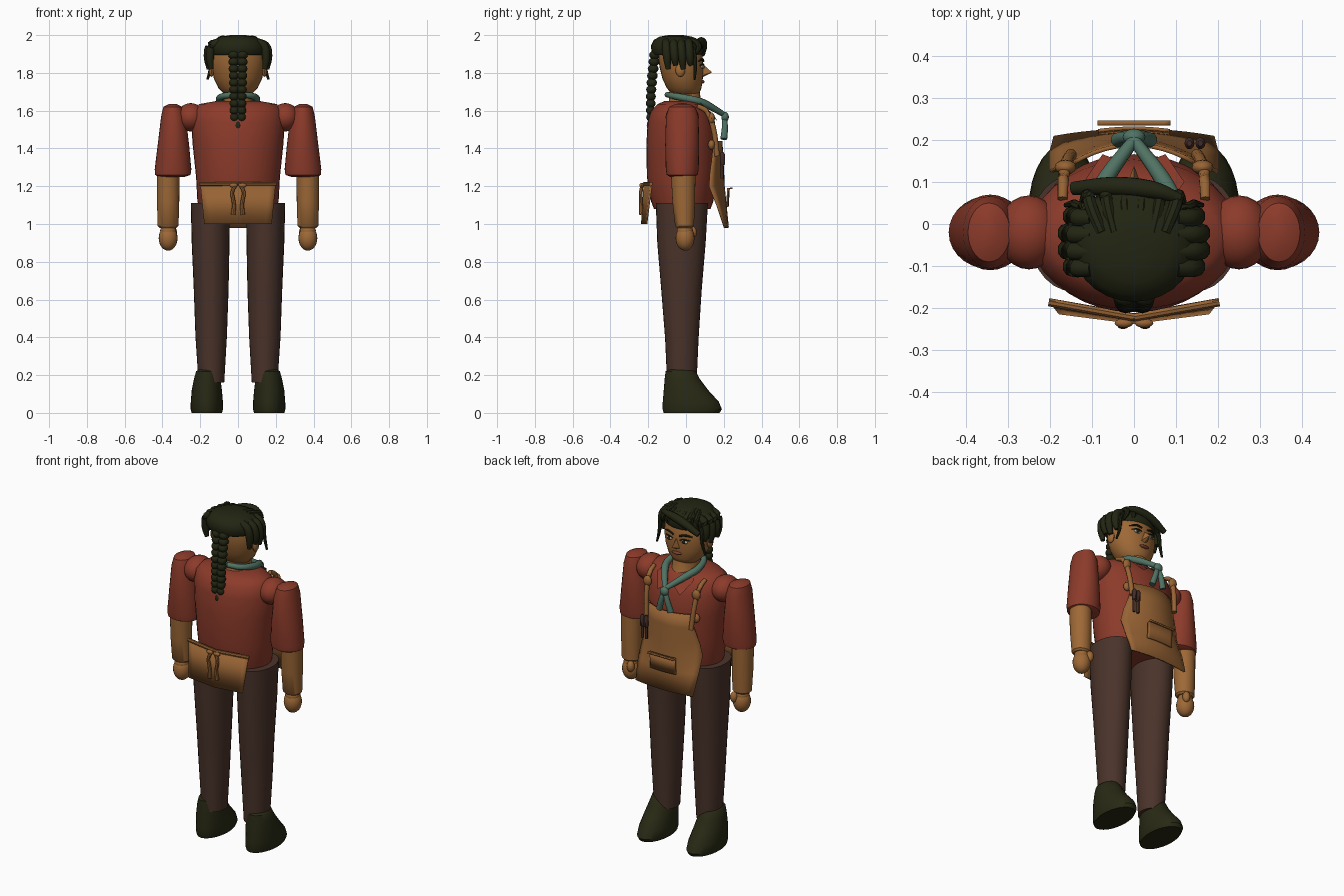
import bpy, bmesh, math
from mathutils import Vector


def material(name, rgb):
    m = bpy.data.materials.new(name)
    m.diffuse_color = (*rgb, 1)
    return m


RED = material("red_cloth", (0.26, 0.043, 0.023))
SKIN = material("skin", (0.34, 0.14, 0.037))
TAN = material("tan_leather", (0.31, 0.125, 0.034))
BROWN = material("brown_cloth", (0.068, 0.033, 0.023))
HAIR = material("dark_hair", (0.016, 0.018, 0.006))
BOOT = material("dark_boot", (0.021, 0.022, 0.007))
TEAL = material("teal_cloth", (0.08, 0.17, 0.125))
TOOL = material("tool_brown", (0.055, 0.024, 0.02))
WHITE = material("eye_white", (0.5, 0.42, 0.33))
LIP = material("lip", (0.2, 0.05, 0.03))


def add_mesh(name, verts, faces, mat):
    me = bpy.data.meshes.new(name)
    me.from_pydata(verts, [], faces)
    bm = bmesh.new()
    bm.from_mesh(me)
    bmesh.ops.recalc_face_normals(bm, faces=bm.faces)
    bm.to_mesh(me)
    bm.free()
    me.materials.append(mat)
    ob = bpy.data.objects.new(name, me)
    bpy.context.collection.objects.link(ob)
    return ob


def skin_rings(name, rings, mat):
    n = len(rings[0])
    verts = [v for r in rings for v in r]
    faces = [(i * n + j, i * n + (j + 1) % n, (i + 1) * n + (j + 1) % n, (i + 1) * n + j)
             for i in range(len(rings) - 1) for j in range(n)]
    faces += [tuple(range(n)), tuple(range(len(verts) - n, len(verts)))]
    return add_mesh(name, verts, faces, mat)


def loft(name, rows, mat, n=28):
    """Rows of (z, centre x, centre y, radius x, radius y)."""
    return skin_rings(name, [[(cx + rx * math.cos(a), cy + ry * math.sin(a), z)
                              for a in (2 * math.pi * k / n for k in range(n))]
                             for z, cx, cy, rx, ry in rows], mat)


def tube(name, pts, radii, mat, n=10):
    """Round strand through points, smoothed by subdivision of the path."""
    pts = [Vector(p) for p in pts]
    for _ in range(2):
        if len(pts) > 2:
            new, rad = [pts[0]], [radii[0]]
            for i in range(len(pts) - 1):
                for t in (0.25, 0.75):
                    new.append(pts[i].lerp(pts[i + 1], t))
                    rad.append(radii[i] * (1 - t) + radii[i + 1] * t)
            pts, radii = new + [pts[-1]], rad + [radii[-1]]
    rings = []
    for i, p in enumerate(pts):
        d = (pts[min(i + 1, len(pts) - 1)] - pts[max(i - 1, 0)]).normalized()
        u = d.cross(Vector((0.31, 0.2, 0.93) if abs(d.z) < 0.8 else (1, 0, 0))).normalized()
        w = d.cross(u)
        rings.append([p + radii[i] * (u * math.cos(a) + w * math.sin(a))
                      for a in (2 * math.pi * k / n for k in range(n))])
    return skin_rings(name, rings, mat)


def ball(name, c, r, mat, seg=20):
    bm = bmesh.new()
    bmesh.ops.create_uvsphere(bm, u_segments=seg, v_segments=seg // 2 + 2, radius=1)
    for v in bm.verts:
        v.co = Vector((v.co.x * r[0] + c[0], v.co.y * r[1] + c[1], v.co.z * r[2] + c[2]))
    me = bpy.data.meshes.new(name)
    bm.to_mesh(me)
    bm.free()
    me.materials.append(mat)
    ob = bpy.data.objects.new(name, me)
    bpy.context.collection.objects.link(ob)
    return ob


def sheet(name, rows, mat, power, thick):
    """Bent panel; rows of (z, half width, y at centre, y at edge)."""
    n = 12
    verts = [(w * t, yc + (ye - yc) * abs(t) ** power, z)
             for z, w, yc, ye in rows for t in (2 * k / n - 1 for k in range(n + 1))]
    m = n + 1
    faces = [(i * m + j, i * m + j + 1, (i + 1) * m + j + 1, (i + 1) * m + j)
             for i in range(len(rows) - 1) for j in range(n)]
    ob = add_mesh(name, verts, faces, mat)
    mod = ob.modifiers.new("thickness", 'SOLIDIFY')
    mod.thickness = thick
    mod.offset = 0


# Shirt body
loft("shirt_body", [(1.08, 0, -0.02, 0.2, 0.15), (1.12, 0, -0.02, 0.215, 0.165),
                    (1.25, 0, -0.025, 0.222, 0.182), (1.42, 0, -0.022, 0.24, 0.188),
                    (1.54, 0, -0.025, 0.248, 0.178), (1.6, 0, -0.03, 0.235, 0.155),
                    (1.635, 0, -0.03, 0.205, 0.12), (1.65, 0, -0.03, 0.12, 0.085)], RED, 36)

# Limbs, mirrored left and right
for s, side in ((-1, "left"), (1, "right")):
    ball(side + "_shoulder", (s * 0.25, -0.02, 1.565), (0.075, 0.088, 0.075), RED, 24)
    loft(side + "_sleeve", [(1.635, s * 0.345, -0.02, 0.02, 0.035), (1.62, s * 0.345, -0.02, 0.05, 0.07),
                            (1.57, s * 0.342, -0.02, 0.065, 0.086), (1.42, s * 0.342, -0.02, 0.083, 0.09),
                            (1.29, s * 0.344, -0.02, 0.097, 0.087), (1.26, s * 0.345, -0.02, 0.094, 0.082),
                            (1.25, s * 0.35, -0.02, 0.07, 0.065)], RED)
    loft(side + "_forearm", [(1.28, s * 0.37, -0.015, 0.06, 0.065), (1.12, s * 0.37, -0.012, 0.059, 0.06),
                             (0.99, s * 0.37, -0.008, 0.055, 0.05), (0.98, s * 0.37, -0.008, 0.045, 0.04)], SKIN)
    ball(side + "_wrist", (s * 0.37, -0.006, 0.965), (0.042, 0.042, 0.035), SKIN)
    ball(side + "_hand", (s * 0.37, -0.005, 0.925), (0.05, 0.05, 0.066), SKIN)
    ball(side + "_thumb", (s * 0.345, 0.035, 0.955), (0.022, 0.022, 0.033), SKIN, 12)
    loft(side + "_trouser_leg", [(1.11, s * 0.147, -0.022, 0.103, 0.138), (0.9, s * 0.145, -0.024, 0.1, 0.128),
                                 (0.65, s * 0.142, -0.024, 0.092, 0.107), (0.4, s * 0.142, -0.022, 0.083, 0.089),
                                 (0.16, s * 0.141, -0.022, 0.068, 0.078)], BROWN)
    loft(side + "_boot", [(0, s * 0.165, 0.03, 0.08, 0.148), (0.02, s * 0.165, 0.033, 0.086, 0.157),
                          (0.06, s * 0.165, 0.025, 0.085, 0.148), (0.12, s * 0.165, 0.0, 0.08, 0.118),
                          (0.18, s * 0.163, -0.02, 0.07, 0.093), (0.22, s * 0.162, -0.028, 0.06, 0.08),
                          (0.232, s * 0.162, -0.028, 0.045, 0.06)], BOOT)
    # Apron strap with buckle loops
    tube(side + "_strap", [(s * 0.17, 0.06, 1.625), (s * 0.168, 0.115, 1.6), (s * 0.16, 0.15, 1.5),
                           (s * 0.15, 0.165, 1.36)], [0.012, 0.014, 0.014, 0.014], TAN)
    for dz, r in ((1.56, 0.026), (1.42, 0.022)):
        ball(side + "_strap_loop", (s * 0.163, 0.135, dz), (r, 0.018, r * 1.2), TAN, 12)
    # Neckerchief half and tail
    tube(side + "_neckerchief", [(0, -0.1, 1.685), (s * 0.08, -0.075, 1.68), (s * 0.105, 0.03, 1.66),
                                 (s * 0.075, 0.1, 1.64), (0, 0.2, 1.58)], [0.014, 0.017, 0.02, 0.021, 0.014], TEAL)
    tube(side + "_neckerchief_tail", [(0, 0.2, 1.57), (s * 0.018, 0.208, 1.52), (s * 0.038, 0.2, 1.45)],
         [0.012, 0.016, 0.018], TEAL)
    # Shirt collar flap
    add_mesh(side + "_collar", [(s * 0.09, 0.055, 1.66), (s * 0.02, 0.145, 1.58), (s * 0.075, 0.166, 1.545),
                                (s * 0.12, 0.1, 1.62)], [(0, 1, 2, 3)], RED)
    # Eye, brow and ear
    ball(side + "_eye", (s * 0.05, 0.087, 1.832), (0.022, 0.008, 0.01), WHITE, 12)
    ball(side + "_iris", (s * 0.05, 0.093, 1.832), (0.011, 0.006, 0.01), HAIR, 12)
    tube(side + "_lash", [(s * 0.024, 0.094, 1.84), (s * 0.05, 0.092, 1.847), (s * 0.08, 0.074, 1.84)],
         [0.003, 0.005, 0.003], HAIR, 6)
    tube(side + "_brow", [(s * 0.02, 0.093, 1.862), (s * 0.055, 0.087, 1.874), (s * 0.09, 0.066, 1.862)],
         [0.005, 0.007, 0.003], HAIR, 6)
    ball(side + "_ear", (s * 0.14, -0.03, 1.815), (0.015, 0.026, 0.036), SKIN, 12)
    # Side locks and loose strand
    for k, y in enumerate((-0.105, -0.065, -0.025, 0.015)):
        bow = 0.012 if k in (1, 2) else 0
        tube(side + "_lock", [(s * 0.1, y, 1.965), (s * (0.143 + bow), y, 1.945), (s * (0.15 + bow), y + 0.005, 1.88),
                              (s * (0.142 + bow), y + 0.01, 1.82 + 0.02 * (k % 2))],
             [0.02, 0.023, 0.023, 0.012], HAIR)
    tube(side + "_loose_strand", [(s * 0.1, 0.03, 1.95), (s * 0.14, 0.045, 1.9), (s * 0.142, 0.05, 1.83),
                                  (s * 0.162, 0.045, 1.765)], [0.012, 0.012, 0.01, 0.006], HAIR, 8)
    # Apron bow at the back
    tube(side + "_bow_tail", [(s * 0.008, -0.232, 1.21), (s * 0.035, -0.24, 1.17), (s * 0.02, -0.24, 1.11),
                              (s * 0.025, -0.236, 1.05)], [0.008, 0.01, 0.01, 0.012], TAN, 8)
    ball(side + "_bow_loop", (s * 0.024, -0.236, 1.205), (0.022, 0.011, 0.012), TAN, 12)
    # Waist tie along the top of the back panel
    tube(side + "_waist_tie", [(0, -0.222, 1.212), (s * 0.203, -0.186, 1.212)], [0.01, 0.01], TAN, 8)

# Neck and head
loft("neck", [(1.6, 0, 0, 0.085, 0.11), (1.65, 0, -0.005, 0.076, 0.085), (1.75, 0, -0.01, 0.072, 0.075)], SKIN)
loft("head", [(1.672, 0, 0.0, 0.04, 0.045), (1.685, 0, -0.002, 0.07, 0.07), (1.72, 0, -0.01, 0.104, 0.092),
              (1.77, 0, -0.018, 0.128, 0.107), (1.83, 0, -0.024, 0.14, 0.116), (1.89, 0, -0.03, 0.14, 0.118),
              (1.94, 0, -0.035, 0.12, 0.105), (1.97, 0, -0.04, 0.08, 0.07)], SKIN)
add_mesh("nose", [(0, 0.085, 1.85), (-0.022, 0.082, 1.785), (0.022, 0.082, 1.785), (0, 0.138, 1.803),
                  (0, 0.09, 1.778)], [(0, 1, 3), (0, 3, 2), (1, 4, 3), (4, 2, 3), (0, 2, 4, 1)], SKIN)
ball("mouth", (0, 0.087, 1.753), (0.032, 0.012, 0.009), LIP, 12)

# Hair cap, swept fringe and forehead strands
loft("hair_cap", [(1.895, 0, -0.045, 0.142, 0.128), (1.91, 0, -0.045, 0.15, 0.138), (1.945, 0, -0.048, 0.148, 0.137),
                  (1.975, 0, -0.052, 0.126, 0.118), (1.992, 0, -0.054, 0.09, 0.085), (2.0, 0, -0.055, 0.04, 0.04)], HAIR)
tube("fringe_roll", [(0.11, 0.06, 1.965), (0.05, 0.083, 1.972), (-0.05, 0.092, 1.95), (-0.145, 0.085, 1.9)],
     [0.012, 0.022, 0.024, 0.016], HAIR)
for k in range(6):
    x = -0.11 + k * 0.043
    tube("forehead_strand", [(x * 0.7, -0.02, 1.985), (x * 0.95, 0.045, 1.975), (x, 0.075, 1.94),
                             (x * 1.12, 0.072 - abs(x) * 0.2, 1.9)], [0.014, 0.016, 0.016, 0.008], HAIR, 8)

# Plaited braid
for k in range(10):
    t = k / 9
    y = -0.165 - 0.022 * math.sin(t * math.pi * 0.6)
    w = 1 - 0.18 * t
    for s in (-1, 1):
        ball("braid_knot", (s * 0.023 * w, y, 1.895 - 0.33 * t), (0.029 * w, 0.03 * w, 0.024), HAIR, 12)
ball("braid_tip", (0, -0.19, 1.522), (0.02, 0.018, 0.03), HAIR, 12)

# Neckerchief knot
ball("neckerchief_knot", (0, 0.207, 1.567), (0.027, 0.02, 0.026), TEAL, 16)

# Apron front, pocket and back panel
sheet("apron_front", [(1.44, 0.14, 0.188, 0.148), (1.36, 0.155, 0.192, 0.142), (1.27, 0.185, 0.197, 0.13),
                      (1.2, 0.2, 0.2, 0.125), (1.1, 0.2, 0.21, 0.165), (0.98, 0.19, 0.222, 0.205)], TAN, 2, 0.01)
sheet("apron_pocket", [(1.19, 0.085, 0.228, 0.222), (1.09, 0.085, 0.222, 0.216)], TAN, 2, 0.008)
sheet("pocket_hem", [(1.192, 0.087, 0.24, 0.24), (1.184, 0.087, 0.24, 0.24)], TAN, 2, 0.012)
sheet("apron_back", [(1.22, 0.2, -0.219, -0.182), (1.0, 0.178, -0.233, -0.21)], TAN, 1, 0.01)

# Tools tucked in the bib
for x in (0.132, 0.158):
    loft("tool_handle", [(1.24, x, 0.19, 0.008, 0.008), (1.31, x, 0.19, 0.008, 0.008), (1.315, x, 0.192, 0.012, 0.014),
                         (1.37, x, 0.192, 0.012, 0.014), (1.38, x, 0.192, 0.006, 0.007)], TOOL, 10)

# Smooth shading with crisp edges
bpy.ops.object.select_all(action='SELECT')
bpy.context.view_layer.objects.active = bpy.context.selected_objects[0]
bpy.ops.object.shade_smooth_by_angle(angle=math.radians(40))
